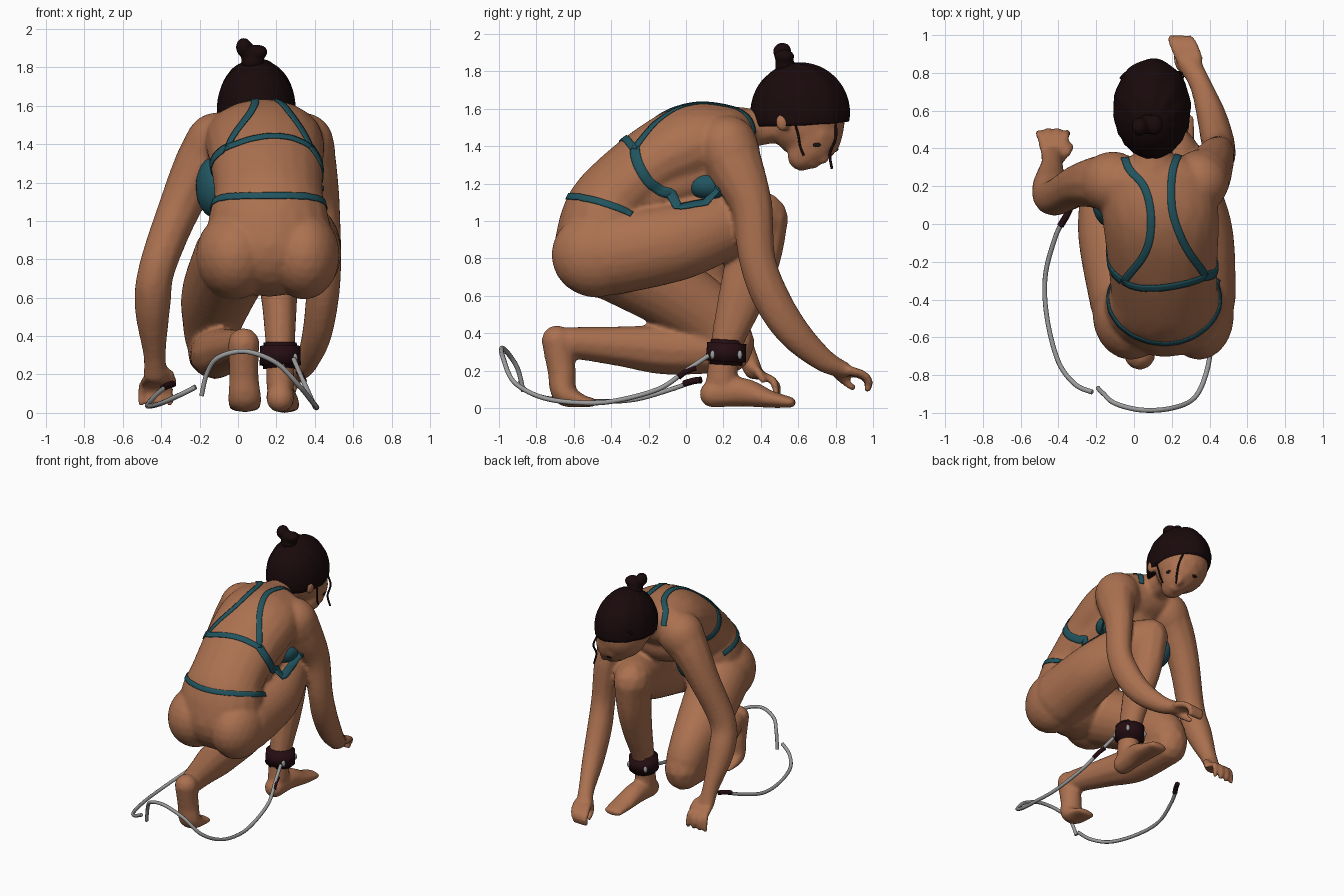
import bpy, bmesh, math
from mathutils import Vector, Matrix
from mathutils.bvhtree import BVHTree


def material(name, rgb):
    m = bpy.data.materials.new(name)
    m.diffuse_color = (*rgb, 1)
    return m


SKIN = material("skin", (0.41, 0.165, 0.08))
HAIR = material("dark hair", (0.010, 0.003, 0.0035))
TEAL = material("teal fabric", (0.015, 0.09, 0.115))
CUFF = material("maroon cuff", (0.018, 0.004, 0.006))
GREY = material("grey cord", (0.33, 0.33, 0.33))
DARK = material("dark eye", (0.012, 0.007, 0.006))


def spline(pts, steps=8):
    """Catmull-Rom samples through points of any dimension."""
    p = [pts[0]] + list(pts) + [pts[-1]]
    out = []
    for i in range(1, len(p) - 2):
        for s in range(steps):
            t = s / steps
            out.append([0.5 * (2 * b + (c - a) * t + (2 * a - 5 * b + 4 * c - d) * t * t
                               + (3 * b - a - 3 * c + d) * t ** 3)
                        for a, b, c, d in zip(p[i - 1], p[i], p[i + 1], p[i + 2])])
    return out + [list(pts[-1])]


def link(name, me, mat):
    me.materials.clear()
    me.materials.append(mat)
    for f in me.polygons:
        f.use_smooth = True
        f.material_index = 0
    ob = bpy.data.objects.new(name, me)
    bpy.context.collection.objects.link(ob)
    return ob


def add_object(name, bm, mat):
    me = bpy.data.meshes.new(name)
    bm.to_mesh(me)
    bm.free()
    return link(name, me, mat)


def ball_template(sub):
    bm = bmesh.new()
    bmesh.ops.create_icosphere(bm, subdivisions=sub, radius=1)
    bm.verts.index_update()
    out = [tuple(v.co) for v in bm.verts], [[v.index for v in f.verts] for f in bm.faces]
    bm.free()
    return out


BALLS = {2: ball_template(2), 3: ball_template(3)}


def balls_mesh(name, balls):
    """One mesh holding a list of (centre, radii, detail) ellipsoids."""
    verts, faces = [], []
    for c, r, sub in balls:
        n, (tv, tf) = len(verts), BALLS[sub]
        verts += [(c[0] + x * r[0], c[1] + y * r[1], c[2] + z * r[2]) for x, y, z in tv]
        faces += [[n + k for k in f] for f in tf]
    me = bpy.data.meshes.new(name)
    me.from_pydata(verts, [], faces)
    return me


def ellipsoid(name, c, r, mat):
    return link(name, balls_mesh(name, [(c, r, 3)]), mat)


def limb(balls, pts, steps=9):
    """Chain of overlapping balls; points are x, y, z, radius[, x radius]."""
    for x, y, z, r, rx in spline([q if len(q) == 5 else (*q, q[3]) for q in pts], steps):
        balls.append(((x, y, z), (rx, r, r), 3 if r > 0.16 else 2))


def remeshed(name, balls, mat, voxel, smooth):
    ob = link(name, balls_mesh(name, balls), mat)
    mod = ob.modifiers.new("merge", 'REMESH')
    mod.mode, mod.voxel_size, mod.use_smooth_shade = 'VOXEL', voxel, True
    mod = ob.modifiers.new("soften", 'SMOOTH')
    mod.factor, mod.iterations = 0.5, smooth
    me = bpy.data.meshes.new_from_object(ob.evaluated_get(bpy.context.evaluated_depsgraph_get()))
    bpy.data.objects.remove(ob)
    return link(name, me, mat)


def tube(name, pts, radius, mat):
    cu = bpy.data.curves.new(name, 'CURVE')
    cu.dimensions, cu.bevel_depth, cu.bevel_resolution, cu.use_fill_caps = '3D', radius, 2, True
    samples = spline(pts)
    sp = cu.splines.new('POLY')
    sp.points.add(len(samples) - 1)
    for q, s in zip(sp.points, samples):
        q.co = (*s, 1)
    cu.materials.append(mat)
    bpy.context.collection.objects.link(bpy.data.objects.new(name, cu))


# body: torso, hips, limbs and face merged into one skin
B = []
limb(B, [(0.165, -0.44, 0.87, 0.265, 0.335), (0.16, -0.42, 1.0, 0.25, 0.315), (0.16, -0.37, 1.12, 0.22, 0.285),
         (0.15, -0.16, 1.30, 0.22, 0.295), (0.14, 0.04, 1.40, 0.23, 0.31), (0.115, 0.21, 1.45, 0.17, 0.3)])
limb(B, [(0.15, -0.2, 1.15, 0.18, 0.26), (0.14, 0.1, 1.26, 0.17, 0.25)])                    # belly and chest
limb(B, [(0.11, 0.22, 1.5, 0.12, 0.18), (0.1, 0.36, 1.5, 0.105), (0.1, 0.5, 1.52, 0.1)])     # neck
for x, r in ((0.345, 0.185), (-0.015, 0.205)):                                              # buttocks
    B.append(((x, -0.48, 0.82), (r, 0.24, 0.23), 3))
limb(B, [(0.335, -0.38, 0.83, 0.225, 0.205), (0.33, -0.05, 0.89, 0.21, 0.195), (0.26, 0.22, 0.98, 0.18, 0.165),
         (0.19, 0.39, 1.01, 0.155, 0.135)])                                                 # right thigh
limb(B, [(0.19, 0.40, 1.01, 0.15, 0.125), (0.2, 0.36, 0.8, 0.15, 0.115), (0.215, 0.3, 0.6, 0.13, 0.098),
         (0.22, 0.22, 0.35, 0.09, 0.08), (0.22, 0.19, 0.15, 0.085, 0.075)])                 # right shin
limb(B, [(0.22, 0.145, 0.075, 0.075), (0.225, 0.3, 0.085, 0.08), (0.24, 0.44, 0.05, 0.05, 0.085),
         (0.245, 0.56, 0.03, 0.03, 0.08)])                                                  # right foot
limb(B, [(-0.03, -0.38, 0.79, 0.22, 0.21), (-0.105, -0.08, 0.62, 0.2, 0.19), (-0.135, 0.12, 0.48, 0.18, 0.155),
         (-0.135, 0.23, 0.35, 0.14, 0.135)])                                                # left thigh
limb(B, [(-0.135, 0.23, 0.31, 0.125, 0.13), (-0.11, -0.1, 0.31, 0.135), (-0.05, -0.35, 0.33, 0.11),
         (0.02, -0.62, 0.35, 0.085)])                                                       # left shin
limb(B, [(0.03, -0.69, 0.36, 0.085), (0.03, -0.665, 0.2, 0.078, 0.08), (0.035, -0.65, 0.08, 0.068, 0.09),
         (0.035, -0.56, 0.04, 0.035, 0.09), (0.035, -0.5, 0.03, 0.025, 0.085)])             # left foot
limb(B, [(0.335, 0.22, 1.40, 0.165), (0.39, 0.27, 1.28, 0.15, 0.13), (0.435, 0.35, 1.08, 0.115, 0.1),
         (0.455, 0.38, 0.8, 0.102, 0.087), (0.44, 0.45, 0.6, 0.102, 0.09), (0.41, 0.57, 0.41, 0.092, 0.08),
         (0.355, 0.73, 0.26, 0.066, 0.06), (0.30, 0.84, 0.205, 0.046, 0.065)])              # right arm
limb(B, [(-0.11, 0.22, 1.40, 0.165), (-0.2, 0.22, 1.28, 0.14), (-0.3, 0.2, 1.08, 0.115),
         (-0.42, 0.14, 0.76, 0.1), (-0.445, 0.19, 0.56, 0.098), (-0.435, 0.31, 0.31, 0.062),
         (-0.43, 0.36, 0.2, 0.05, 0.065)])                                                  # left arm
for i in range(4):                                                                          # fingers
    k = i / 3 - 0.5
    limb(B, [(0.30 + 0.08 * k, 0.86 + 0.03 * k, 0.2, 0.027), (0.268 + 0.1 * k, 0.935 + 0.02 * k, 0.18, 0.024),
             (0.248 + 0.1 * k, 0.978, 0.145, 0.022), (0.24 + 0.09 * k, 0.97, 0.1, 0.02)], 5)
    limb(B, [(-0.43 + 0.08 * k, 0.38, 0.18, 0.027), (-0.43 + 0.13 * k, 0.46, 0.15, 0.023),
             (-0.43 + 0.15 * k, 0.5 - 0.04 * abs(k), 0.1, 0.021), (-0.43 + 0.15 * k, 0.48, 0.05, 0.019)], 5)
limb(B, [(0.29, 0.8, 0.2, 0.034), (0.24, 0.84, 0.15, 0.025), (0.225, 0.89, 0.11, 0.021)], 5)  # thumbs
limb(B, [(-0.4, 0.35, 0.22, 0.034), (-0.355, 0.38, 0.2, 0.025), (-0.335, 0.41, 0.15, 0.021)], 5)
B.append(((0.1, 0.65, 1.53), (0.185, 0.2, 0.2), 3))                                         # skull
limb(B, [(0.13, 0.69, 1.46, 0.15), (0.155, 0.665, 1.4, 0.115), (0.165, 0.62, 1.345, 0.08)])  # jaw
limb(B, [(0.185, 0.775, 1.40, 0.022), (0.2, 0.735, 1.33, 0.028)])                           # nose
limb(B, [(0.18, 0.685, 1.31, 0.032), (0.2, 0.675, 1.315, 0.032)])                           # lips
B.append(((0.27, 0.515, 1.53), (0.025, 0.04, 0.055), 2))                                    # ears
B.append(((-0.075, 0.6, 1.525), (0.025, 0.04, 0.055), 2))
body = remeshed("body", B, SKIN, 0.0135, 7)
skin = BVHTree.FromPolygons([v.co for v in body.data.vertices], [tuple(f.vertices) for f in body.data.polygons])


def strap(name, pts, width=0.04):
    """Thin fabric ribbon laid on the skin."""
    line = [skin.find_nearest(Vector(p)) for p in spline(pts, 10)]
    bm = bmesh.new()
    rows = []
    for i, (co, n, _, _) in enumerate(line):
        t = line[min(i + 1, len(line) - 1)][0] - line[max(i - 1, 0)][0]
        side = t.cross(n).normalized() * width / 2
        near = [skin.find_nearest(co + side * k) for k in (-1, -0.33, 0.33, 1)]
        rows.append([bm.verts.new(c + nn * 0.004) for c, nn, _, _ in near])
    for a, b in zip(rows, rows[1:]):
        for k in range(3):
            bm.faces.new((a[k], a[k + 1], b[k + 1], b[k]))
    bmesh.ops.recalc_face_normals(bm, faces=bm.faces)
    mod = add_object(name, bm, TEAL).modifiers.new("thickness", 'SOLIDIFY')
    mod.thickness, mod.offset = 0.006, 0


# halter top straps and waist band
strap("left_shoulder_strap", [(-0.05, 0.36, 1.5), (-0.03, 0.3, 1.6), (0.06, 0.18, 1.64), (0.09, 0.0, 1.63),
                              (0.05, -0.17, 1.56), (-0.09, -0.34, 1.42)])
strap("right_shoulder_strap", [(0.24, 0.38, 1.47), (0.21, 0.3, 1.6), (0.2, 0.18, 1.64), (0.21, 0.04, 1.63),
                               (0.28, -0.13, 1.57), (0.4, -0.29, 1.40)])
strap("back_band", [(-0.1, -0.33, 1.41), (0.0, -0.36, 1.44), (0.2, -0.34, 1.455), (0.3, -0.32, 1.44),
                    (0.4, -0.29, 1.40)])
strap("right_side_strap", [(0.4, -0.29, 1.41), (0.44, -0.25, 1.29), (0.45, -0.17, 1.18), (0.45, -0.05, 1.13),
                           (0.43, 0.08, 1.14), (0.42, 0.2, 1.17)], 0.055)
strap("left_side_strap", [(-0.1, -0.33, 1.41), (-0.15, -0.2, 1.30), (-0.17, -0.05, 1.22), (-0.18, 0.05, 1.2)], 0.055)
strap("waist_band", [(0.45, -0.29, 1.045), (0.4, -0.45, 1.085), (0.27, -0.57, 1.11), (0.16, -0.6, 1.115),
                     (0.05, -0.57, 1.11), (-0.08, -0.45, 1.085), (-0.14, -0.29, 1.045)], 0.036)

# top cups, mostly pressed between chest, thigh and arms
ellipsoid("left_cup", (-0.12, 0.11, 1.18), (0.1, 0.13, 0.165), TEAL)
ellipsoid("right_cup", (0.32, 0.13, 1.19), (0.1, 0.13, 0.08), TEAL)

# hair cap with a level hairline, bun and loose strands
mid = Vector((0.095, 0.61, 1.58))
bm = bmesh.new()
bmesh.ops.create_uvsphere(bm, u_segments=48, v_segments=32, radius=1,
                          matrix=Matrix.Translation(mid) @ Matrix.Diagonal((0.205, 0.265, 0.265, 1)))
bmesh.ops.bisect_plane(bm, geom=bm.verts[:] + bm.edges[:] + bm.faces[:], plane_co=(0.1, 0.6, 1.52),
                       plane_no=(0.05, -0.05, 1), clear_inner=True)
bmesh.ops.holes_fill(bm, edges=[e for e in bm.edges if e.is_boundary])
for v in bm.verts:                                                    # combed waves
    v.co += (v.co - mid) * 0.012 * math.sin(14 * math.atan2(v.co.y - 0.5, v.co.x - 0.08))
add_object("hair_cap", bm, HAIR)
remeshed("hair_bun", [((0.03, 0.515, 1.905), (0.042, 0.05, 0.05), 3), ((0.105, 0.525, 1.88), (0.05, 0.055, 0.038), 3),
                      ((0.07, 0.525, 1.87), (0.06, 0.05, 0.045), 3), ((0.075, 0.53, 1.83), (0.06, 0.055, 0.05), 3)],
         HAIR, 0.012, 3)
tube("front_strand", [(0.21, 0.8, 1.53), (0.25, 0.8, 1.44), (0.245, 0.77, 1.36), (0.26, 0.78, 1.28)], 0.007, HAIR)
tube("side_strand", [(0.28, 0.58, 1.53), (0.275, 0.6, 1.46), (0.265, 0.61, 1.4), (0.26, 0.63, 1.35)], 0.006, HAIR)
tube("left_strand", [(0.03, 0.83, 1.6), (-0.04, 0.8, 1.62), (-0.07, 0.77, 1.6)], 0.008, HAIR)

# eyes laid on the face
for name, p in (("right_eye", (0.27, 0.7, 1.405)), ("left_eye", (0.11, 0.80, 1.385))):
    c, n, _, _ = skin.find_nearest(Vector(p))
    eye = ellipsoid(name, (0, 0, 0), (0.022, 0.012, 0.006), DARK)
    eye.data.transform(Matrix.Translation(c) @ n.to_track_quat('Z', 'Y').to_matrix().to_4x4())

# ankle cuff: rounded band with grey patches
bm = bmesh.new()
bmesh.ops.create_cone(bm, cap_ends=True, segments=32, radius1=0.108, radius2=0.104, depth=0.135)
bmesh.ops.bevel(bm, geom=[e for e in bm.edges if abs(e.verts[0].co.z - e.verts[1].co.z) < 1e-4],
                offset=0.018, segments=2, affect='EDGES')
bm.transform(Matrix.Translation((0.22, 0.215, 0.298)) @ Matrix.Rotation(-0.06, 4, 'X'))
add_object("ankle_cuff", bm, CUFF)
for i, a in enumerate((0.75, 2.3, -0.75)):
    ellipsoid(f"cuff_patch_{i + 1}", (0.22 + 0.106 * math.cos(a), 0.215 + 0.106 * math.sin(a), 0.285),
              (0.014, 0.014, 0.024), GREY)

# leash cord in two lengths, with end sleeves
tube("right_cord", [(0.29, 0.12, 0.28), (0.325, 0.0, 0.2), (0.37, -0.15, 0.1), (0.4, -0.4, 0.035),
                    (0.41, -0.6, 0.03), (0.385, -0.78, 0.06), (0.32, -0.92, 0.14), (0.2, -0.975, 0.26),
                    (0.04, -0.985, 0.32), (-0.1, -0.95, 0.29), (-0.16, -0.9, 0.21), (-0.19, -0.87, 0.09)], 0.013, GREY)
tube("left_cord", [(-0.22, -0.89, 0.135), (-0.31, -0.85, 0.09), (-0.4, -0.73, 0.05), (-0.46, -0.5, 0.035),
                   (-0.47, -0.28, 0.045), (-0.42, -0.08, 0.1), (-0.37, 0.03, 0.14)], 0.013, GREY)
tube("cuff_sleeve", [(0.315, 0.05, 0.215), (0.33, 0.0, 0.195), (0.345, -0.04, 0.165)], 0.015, CUFF)
tube("end_sleeve", [(-0.39, -0.01, 0.13), (-0.36, 0.04, 0.145), (-0.34, 0.08, 0.15)], 0.018, CUFF)
